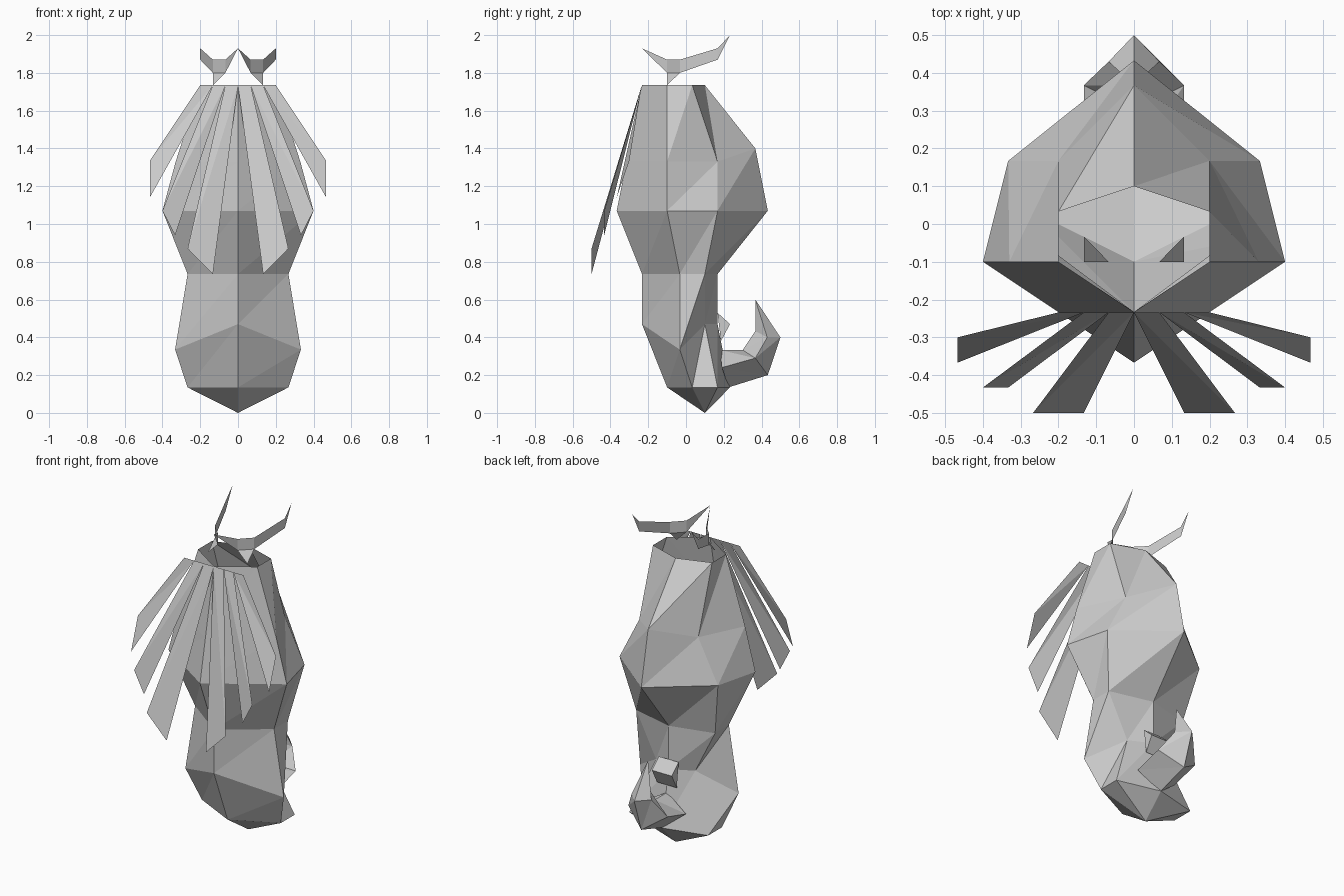
import bpy, bmesh

cube = bpy.data.objects.get("Cube")
if cube:
    bpy.data.objects.remove(cube, do_unlink=True)

grey = bpy.data.materials.new("plain_grey")
grey.use_nodes = True
COLOUR = (0.6, 0.6, 0.6, 1)
grey.diffuse_color = COLOUR
grey.node_tree.nodes["Principled BSDF"].inputs["Base Color"].default_value = COLOUR


def make(name, verts, faces):
    """Flat shaded mesh object with consistent normals."""
    mesh = bpy.data.meshes.new(name)
    bm = bmesh.new()
    vs = [bm.verts.new(v) for v in verts]
    for f in faces:
        bm.faces.new([vs[i] for i in f])
    bmesh.ops.recalc_face_normals(bm, faces=bm.faces)
    bm.to_mesh(mesh)
    bm.free()
    mesh.materials.append(grey)
    obj = bpy.data.objects.new(name, mesh)
    bpy.context.collection.objects.link(obj)
    return obj


def loft(name, rings, tip):
    """Triangulated skin through equal rings, closed to a point."""
    n = len(rings[0])
    verts = [p for r in rings for p in r] + [tip]
    faces = []
    for k in range(len(rings) - 1):
        a, b = k * n, (k + 1) * n
        for i in range(n):
            j = (i + 1) % n
            faces += [(a + i, a + j, b + i), (a + j, b + j, b + i)]
    last = (len(rings) - 1) * n
    faces += [(last + i, last + (i + 1) % n, len(verts) - 1) for i in range(n)]
    return make(name, verts, faces)


def hexagon(front, side_front, side_back, back):
    """Six point ring: front and back are (y, z), sides are (x, y, z)."""
    flip = lambda p: (-p[0], p[1], p[2])
    return [(0, *front), side_front, side_back, (0, *back),
            flip(side_back), flip(side_front)]


def diamond(outer, side, inner):
    x, y, z = side
    return [(0, *outer), (x, y, z), (0, *inner), (-x, y, z)]


# Hollow body, open at the top
body = [
    hexagon((-.233, 1.735), (.2, -.1, 1.735), (.2, .033, 1.735), (.1, 1.735)),
    hexagon((-.315, 1.33), (.33, -.1, 1.33), (.2, .167, 1.33), (.367, 1.4)),
    hexagon((-.367, 1.07), (.4, -.1, 1.07), (.333, .167, 1.07), (.433, 1.07)),
    hexagon((-.233, .735), (.267, -.033, .735), (.267, .1, .735), (.167, .735)),
    hexagon((-.233, .47), (.333, -.033, .335), (.133, .1, .47), (.167, .47)),
    hexagon((-.1, .135), (.267, .033, .135), (.267, .167, .135), (.233, .135)),
]
loft("body", body, (0, .1, 0))

# Upturned tail
tail = [
    diamond((.225, .135), (.133, .19, .24), (.18, .333)),
    diamond((.433, .2), (.133, .367, .29), (.3, .333)),
    diamond((.5, .4), (.067, .43, .4), (.367, .433)),
]
loft("tail", tail, (0, .367, .6))

# Small curled end between tail and body
wedge = [(x, y, z) for x in (-.067, .067)
         for y, z in ((.167, .53), (.233, .47), (.185, .38))]
make("tail_curl", wedge, [(0, 1, 2), (3, 5, 4), (0, 3, 4, 1), (1, 4, 5, 2), (2, 5, 3, 0)])

# Front streamers: start x of inner and outer edge, then the two end corners
streamers = [
    (0, .067, (.133, -.5, .735), (.267, -.5, .87)),
    (.067, .133, (.333, -.433, .94), (.4, -.433, 1.07)),
    (.133, .2, (.467, -.367, 1.14), (.467, -.3, 1.335)),
]

# Crest: thin strip bent around a short stem
crest = [(0, -.233, 1.93),
         (.067, -.1, 1.87), (.067, -.1, 1.8),
         (.133, -.033, 1.87), (.133, -.033, 1.8),
         (.2, .167, 1.93), (.2, .167, 1.87),
         (.2, .233, 2), (.133, -.1, 1.735)]
crest_faces = [(0, 1, 2), (1, 3, 4, 2), (3, 5, 6), (3, 6, 4), (5, 7, 6), (2, 4, 8)]

for s, word in ((1, "left"), (-1, "right")):
    mirror = lambda pts: [(s * x, y, z) for x, y, z in pts]
    for n, (x0, x1, low, high) in enumerate(streamers, 1):
        pts = [(x0, -.234, 1.735), (x1, -.234, 1.735), high, low]
        make(f"{word}_streamer_{n}", mirror(pts), [(0, 1, 2), (0, 2, 3)])
    make(f"{word}_crest", mirror(crest), crest_faces)
